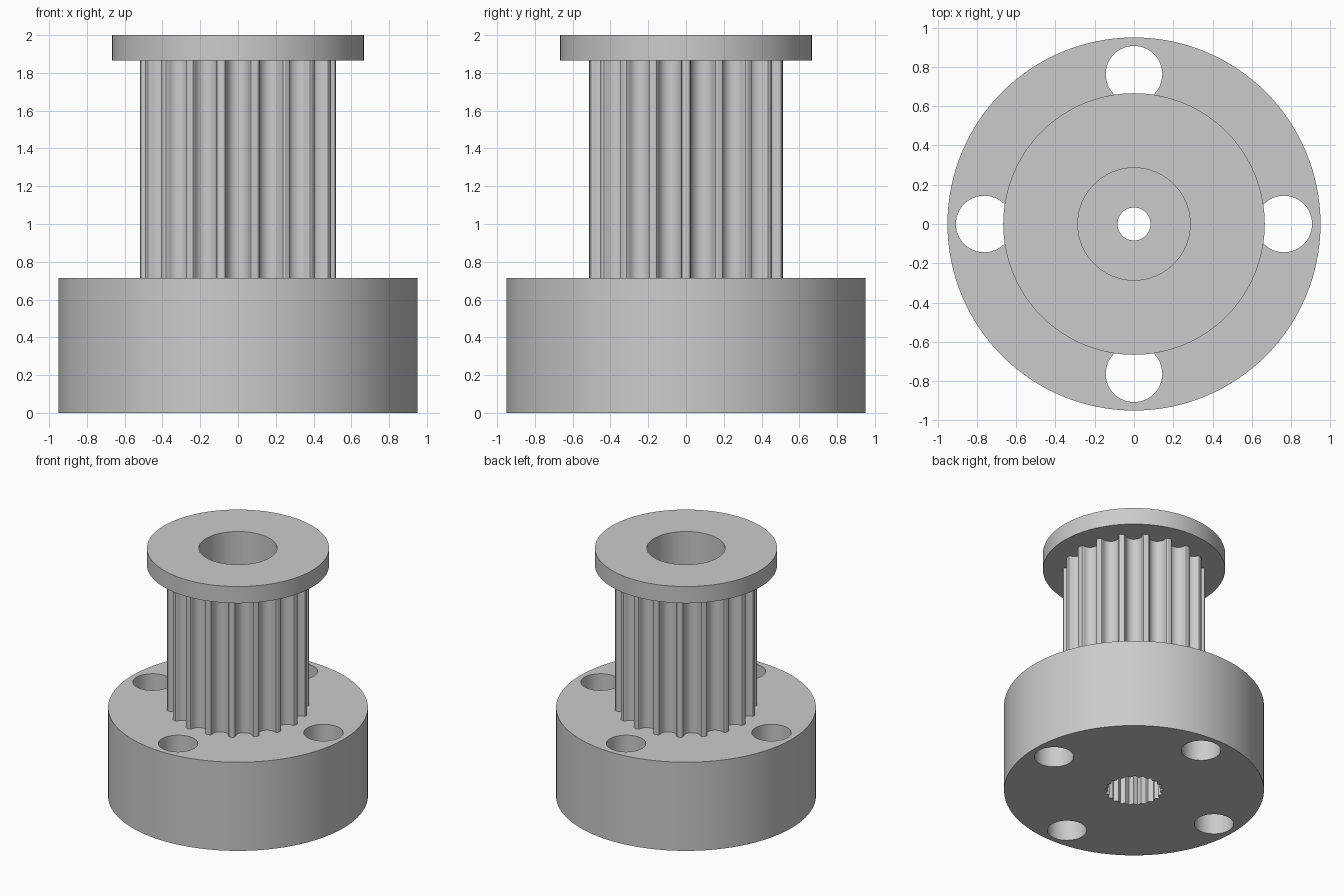
import bpy
import bmesh
from math import sin, cos, pi, tau, sqrt, radians

cube = bpy.data.objects.get("Cube")
if cube:
    bpy.data.objects.remove(cube, do_unlink=True)

BASE_TOP, FLANGE_BOTTOM, TOP = 0.715, 1.865, 2.0
TEETH, TOOTH_RADIUS = 18, 0.52
SPLINE_TEETH, SPLINE_TOP, LEDGE = 21, 0.32, 0.5

grey = bpy.data.materials.new("light grey plastic")
grey.use_nodes = True
colour = (0.6, 0.6, 0.6, 1)
grey.diffuse_color = colour
grey.node_tree.nodes["Principled BSDF"].inputs["Base Color"].default_value = colour


def prism(name, outline, z0, z1):
    """Extrude a closed outline between two heights."""
    bm = bmesh.new()
    face = bm.faces.new([bm.verts.new((x, y, z0)) for x, y in outline])
    new = bmesh.ops.extrude_face_region(bm, geom=[face])["geom"]
    moved = [v for v in new if isinstance(v, bmesh.types.BMVert)]
    bmesh.ops.translate(bm, verts=moved, vec=(0, 0, z1 - z0))
    bmesh.ops.recalc_face_normals(bm, faces=bm.faces)
    mesh = bpy.data.meshes.new(name)
    bm.to_mesh(mesh)
    bm.free()
    mesh.materials.append(grey)
    obj = bpy.data.objects.new(name, mesh)
    bpy.context.collection.objects.link(obj)
    return obj


def circle(radius, sides=128, x=0, y=0):
    return [(x + radius * cos(tau * i / sides), y + radius * sin(tau * i / sides))
            for i in range(sides)]


def activate(obj):
    bpy.ops.object.select_all(action="DESELECT")
    obj.select_set(True)
    bpy.context.view_layer.objects.active = obj


def cut(obj, outline, z0, z1):
    cutter = prism("cutter", outline, z0, z1)
    cutter.hide_render = True
    mod = obj.modifiers.new("cut", "BOOLEAN")
    mod.operation, mod.solver, mod.object = "DIFFERENCE", "EXACT", cutter
    activate(obj)
    bpy.ops.object.modifier_apply(modifier=mod.name)
    bpy.data.objects.remove(cutter, do_unlink=True)


def belt_outline():
    """Rounded belt grooves separated by narrow lands."""
    # Half groove: sideways offset and depth, from lip to middle
    half = [(0.078, 0), (0.068, 0.004), (0.063, 0.012), (0.060, 0.023),
            (0.057, 0.033), (0.053, 0.042), (0.047, 0.051), (0.037, 0.060),
            (0.026, 0.067), (0.013, 0.071), (0, 0.073)]
    groove = [(-s, d) for s, d in half] + [(s, d) for s, d in half[-2::-1]]
    lip = sqrt(TOOTH_RADIUS ** 2 - half[0][0] ** 2)
    points = []
    for i in range(TEETH):
        a = tau * (i + 0.5) / TEETH
        for s, d in groove:
            r = lip - d
            points.append((r * cos(a) - s * sin(a), r * sin(a) + s * cos(a)))
        # Middle of the land
        land = a + pi / TEETH
        points.append((TOOTH_RADIUS * cos(land), TOOTH_RADIUS * sin(land)))
    return points


def spline_outline():
    points = []
    for i in range(SPLINE_TEETH * 2):
        a, r = pi * i / SPLINE_TEETH, (0.215, 0.192)[i % 2]
        points.append((r * cos(a), r * sin(a)))
    return points


# Base with four bolt holes, a splined socket and a screw hole
base = prism("base", circle(0.95), 0, BASE_TOP)
for x, y in ((1, 0), (0, 1), (-1, 0), (0, -1)):
    cut(base, circle(0.144, 48, x * 0.763, y * 0.763), -0.1, 1)
cut(base, spline_outline(), -0.1, SPLINE_TOP)
cut(base, circle(0.084, 48), 0.1, 1)
cut(base, circle(0.286, 96), LEDGE, 1)

# Toothed barrel and top flange, both bored through
barrel = prism("toothed_barrel", belt_outline(), BASE_TOP, FLANGE_BOTTOM)
flange = prism("top_flange", circle(0.666), FLANGE_BOTTOM, TOP)
for part in (barrel, flange):
    cut(part, circle(0.286, 96), 0.6, 2.1)

for part in (base, barrel, flange):
    activate(part)
    bpy.ops.object.shade_smooth_by_angle(angle=radians(25))
